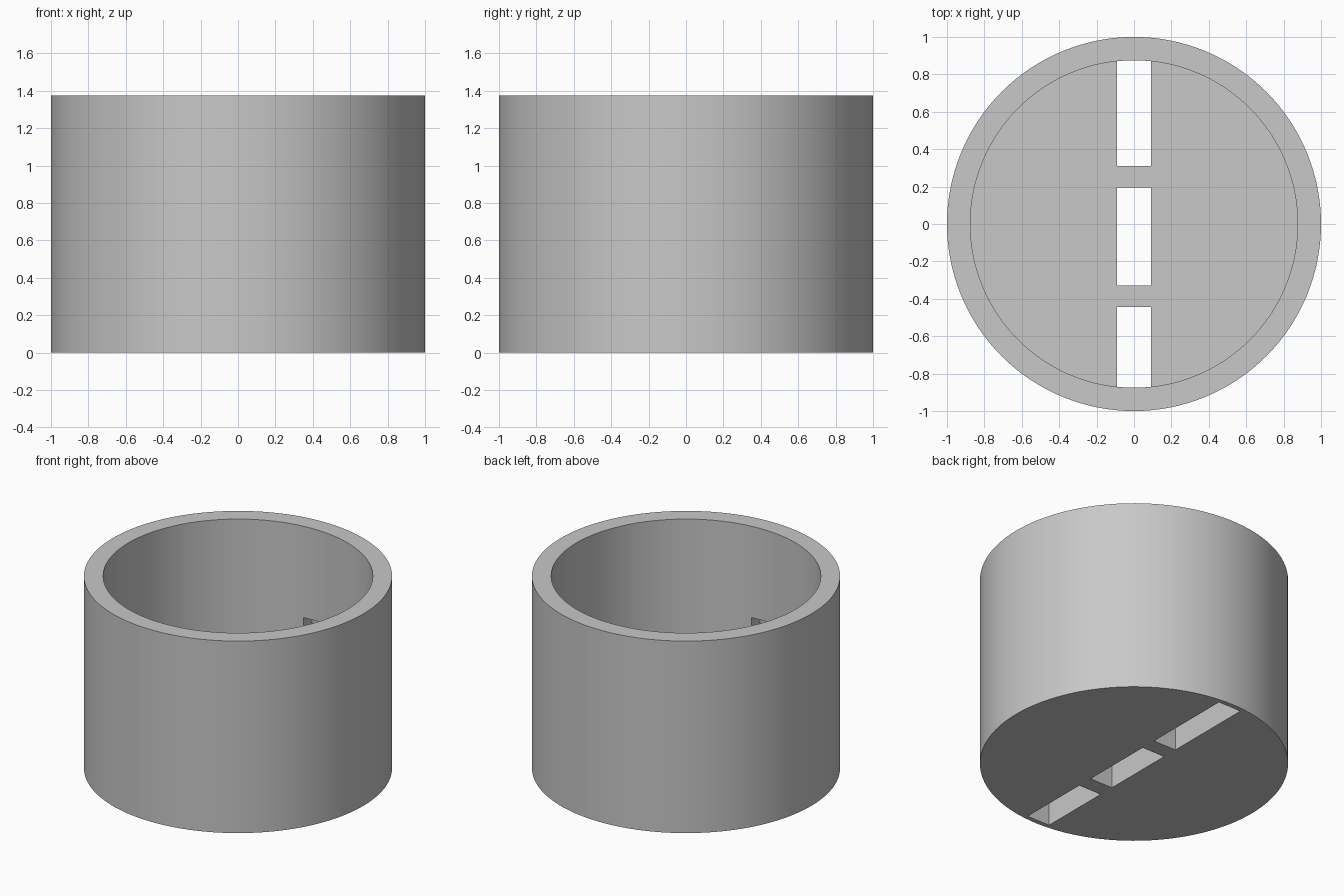
import bpy, bmesh, math

RADIUS, BORE, HEIGHT, FLOOR = 1.0, 0.875, 1.375, 0.3
SLOT_WIDTH, SLOT_TOP = 0.18, 0.72
SLOTS = [(-0.965, -0.445), (-0.33, 0.195), (0.31, 0.965)]
SEGMENTS = 128

if "Cube" in bpy.data.objects:
    bpy.data.objects.remove(bpy.data.objects["Cube"], do_unlink=True)

# Single grey material
grey = bpy.data.materials.new("plain grey")
grey.use_nodes = True
colour = (0.58, 0.58, 0.58, 1)
grey.diffuse_color = colour
for node in grey.node_tree.nodes:
    if node.type == 'BSDF_PRINCIPLED':
        node.inputs["Base Color"].default_value = colour


def make_object(name, bm):
    mesh = bpy.data.meshes.new(name)
    bmesh.ops.recalc_face_normals(bm, faces=bm.faces)
    bm.to_mesh(mesh)
    bm.free()
    mesh.materials.append(grey)
    obj = bpy.data.objects.new(name, mesh)
    bpy.context.collection.objects.link(obj)
    return obj


def ring(bm, radius, z):
    steps = [2 * math.pi * i / SEGMENTS for i in range(SEGMENTS)]
    return [bm.verts.new((radius * math.cos(a), radius * math.sin(a), z)) for a in steps]


# Cup: rings bridged from outer base, over the rim, down to the inner floor
bm = bmesh.new()
profile = [(RADIUS, 0), (RADIUS, HEIGHT), (BORE, HEIGHT), (BORE, FLOOR)]
rings = [ring(bm, r, z) for r, z in profile]
for low, high in zip(rings, rings[1:]):
    for i in range(SEGMENTS):
        j = (i + 1) % SEGMENTS
        bm.faces.new((low[i], low[j], high[j], high[i]))
bm.faces.new(rings[0])
bm.faces.new(rings[-1])
cup = make_object("slotted_cup", bm)

# Slots through the floor; the outer two also notch the inner wall
bm = bmesh.new()
bottom = -0.1
for y0, y1 in SLOTS:
    box = bmesh.ops.create_cube(bm, size=1)["verts"]
    bmesh.ops.scale(bm, verts=box, vec=(SLOT_WIDTH, y1 - y0, SLOT_TOP - bottom))
    bmesh.ops.translate(bm, verts=box, vec=(0, (y0 + y1) / 2, (SLOT_TOP + bottom) / 2))
cutter = make_object("slot_cutter", bm)
cutter.hide_render = True

cut = cup.modifiers.new("slots", 'BOOLEAN')
cut.operation = 'DIFFERENCE'
cut.solver = 'EXACT'
cut.object = cutter

bpy.ops.object.select_all(action='DESELECT')
cup.select_set(True)
bpy.context.view_layer.objects.active = cup
bpy.ops.object.modifier_apply(modifier=cut.name)
bpy.data.objects.remove(cutter, do_unlink=True)
bpy.ops.object.shade_smooth_by_angle(angle=math.radians(30))
